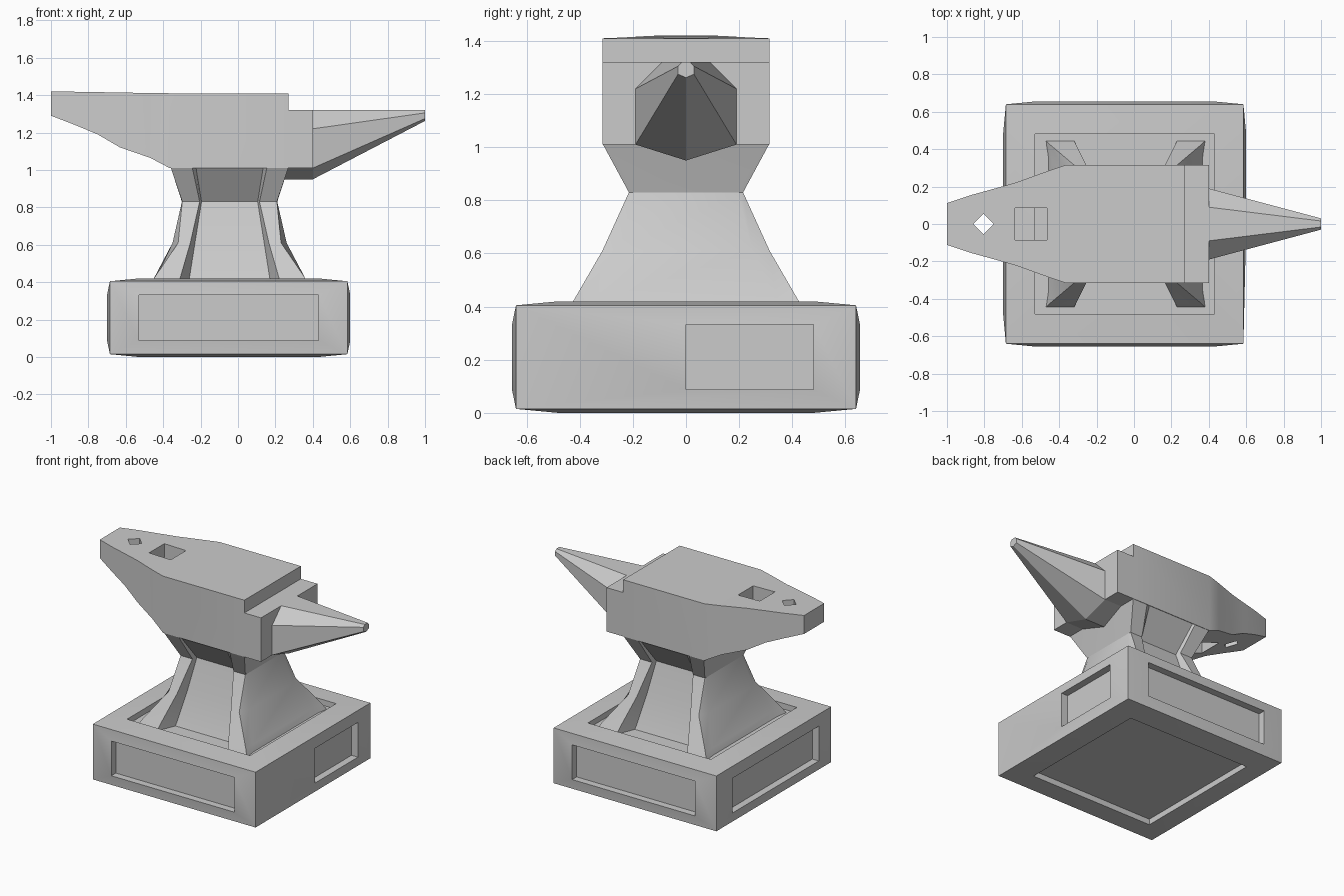
import bpy, bmesh, math
from mathutils import Vector

if "Cube" in bpy.data.objects:
    bpy.data.objects.remove(bpy.data.objects["Cube"])


def finish(name, bm):
    bmesh.ops.recalc_face_normals(bm, faces=bm.faces[:])
    me = bpy.data.meshes.new(name)
    bm.to_mesh(me)
    bm.free()
    ob = bpy.data.objects.new(name, me)
    bpy.context.collection.objects.link(ob)
    return ob


def loft(name, rings):
    """Skin closed rings of equal length and cap both ends."""
    bm = bmesh.new()
    vs = [[bm.verts.new(p) for p in r] for r in rings]
    n = len(vs[0])
    for a, b in zip(vs, vs[1:]):
        for i in range(n):
            j = (i + 1) % n
            bm.faces.new((a[i], a[j], b[j], b[i]))
    bm.faces.new(vs[0])
    bm.faces.new(vs[-1])
    return finish(name, bm)


def smooth(ob, angle=30):
    bpy.ops.object.select_all(action='DESELECT')
    ob.select_set(True)
    bpy.context.view_layer.objects.active = ob
    bpy.ops.object.shade_smooth_by_angle(angle=math.radians(angle))


def cut(ob, cutter):
    bpy.context.view_layer.objects.active = ob
    m = ob.modifiers.new("hole", 'BOOLEAN')
    m.operation, m.solver, m.object = 'DIFFERENCE', 'EXACT', cutter
    bpy.ops.object.modifier_apply(modifier=m.name)
    bpy.data.objects.remove(cutter)


# Base block: bulged faces, each with a recessed panel (right side: half panel)
centre = Vector((-0.05, 0, 0.21))
edge = (0.635, 0.64, 0.195)
bulge = (0.65, 0.655, 0.21)
panel = (0.48, 0.48, 0.1225)
bm = bmesh.new()
bmesh.ops.create_cube(bm, size=2)
bm.normal_update()
sides = [(f, max(range(3), key=lambda i: abs(f.normal[i]))) for f in bm.faces]
for v in bm.verts:
    v.co = centre + Vector([v.co[i] * edge[i] for i in range(3)])
for f, axis in sides:
    sign = 1 if f.normal[axis] > 0 else -1
    depth = 0.04 if axis == 2 else 0.05
    for level in (bulge[axis], bulge[axis] - depth):
        bmesh.ops.inset_individual(bm, faces=[f], thickness=0.02)
        mid = f.calc_center_median()
        for v in f.verts:
            side = [1 if v.co[i] > mid[i] else -1 for i in range(3)]
            for i in range(3):
                v.co[i] = centre[i] + side[i] * panel[i]
            v.co[axis] = centre[axis] + sign * level
            if axis == 0 and sign > 0 and side[1] < 0:
                v.co.y = 0
smooth(finish("base_block", bm))


# Waisted pillar with four corner legs and hollowed front and back
def pillar_ring(z, hs, ys, tx, yl, ix, rx, yr):
    q = [(hs, ys), (tx, yl), (ix, yl), (rx, yr)]
    half = q + [(-x, y) for x, y in reversed(q)]
    pts = half + [(x, -y) for x, y in reversed(half)]
    return [(x - 0.045, y, z) for x, y in pts]


levels = [
    (0.36, 0.42, 0.36, 0.435, 0.455, 0.28, 0.225, 0.325),
    (0.42, 0.395, 0.34, 0.405, 0.425, 0.265, 0.215, 0.30),
    (0.61, 0.305, 0.25, 0.275, 0.315, 0.21, 0.185, 0.235),
    (0.83, 0.255, 0.195, 0.253, 0.215, 0.16, 0.15, 0.18),
    (1.015, 0.315, 0.30, 0.315, 0.315, 0.20, 0.18, 0.315),
]
smooth(loft("pillar", [pillar_ring(*l) for l in levels]))


# Body with tapering heel: x, half width, top, bottom
def box_ring(x, w, top, bottom):
    return [(x, -w, bottom), (x, w, bottom), (x, w, top), (x, -w, top)]


heel = [(-1, 0.112, 1.42, 1.29), (-0.87, 0.155, 1.418, 1.24),
        (-0.75, 0.188, 1.416, 1.19), (-0.63, 0.222, 1.414, 1.12),
        (-0.47, 0.28, 1.411, 1.065), (-0.365, 0.315, 1.41, 1.01),
        (0.27, 0.315, 1.41, 1.01)]
body = loft("body", [box_ring(*s) for s in heel])

# Square hole and small diamond hole through the heel
for x, r, turn in ((-0.55, 0.085, 45), (-0.805, 0.054, 0)):
    rr = r * math.sqrt(2) if turn else r
    ang = [math.radians(turn + 90 * k) for k in range(4)]
    cut(body, loft("hole_cutter", [
        [(x + rr * math.cos(a), rr * math.sin(a), z) for a in ang]
        for z in (0.9, 1.6)]))
smooth(body)

# Cutting table, one step below the face
loft("table", [box_ring(x, 0.315, 1.32, 1.01) for x in (0.27, 0.40)])


# Seven-sided horn
def horn_ring(x, half):
    pts = half + [(-y, z) for y, z in reversed(half[1:])]
    return [(x, y, z) for y, z in pts]


root = [(0, 0.95), (0.19, 1.01), (0.19, 1.22), (0.09, 1.32)]
tip = [(0, 1.262), (0.03, 1.275), (0.03, 1.305), (0.016, 1.32)]
loft("horn", [horn_ring(0.40, root), horn_ring(1.0, tip)])

# Keel carrying the horn's underside back to the neck
loft("horn_keel", [horn_ring(x, [(0, 0.95), (0.19, 1.01)]) for x in (0.15, 0.40)])
